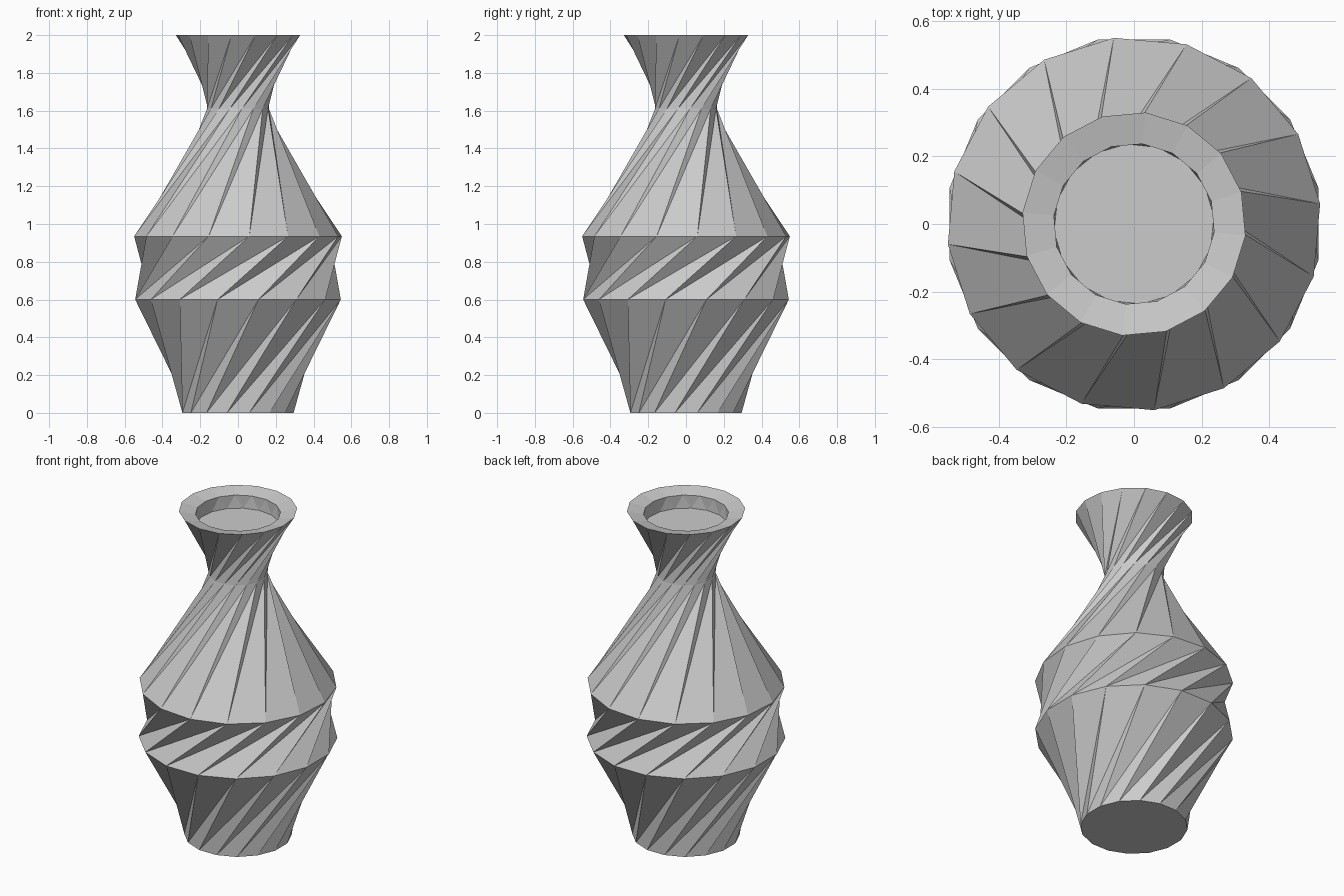
import bpy, bmesh
from math import cos, sin, radians

SIDES = 16

# Remove the default cube
cube = bpy.data.objects.get("Cube")
if cube:
    bpy.data.objects.remove(cube, do_unlink=True)

# Single flat grey
grey = bpy.data.materials.new("light_grey")
grey.use_nodes = True
color = (0.6, 0.6, 0.6, 1)
grey.diffuse_color = color
grey.node_tree.nodes["Principled BSDF"].inputs["Base Color"].default_value = color

# Rings from the foot up to the rim and down to the inner floor:
# radius, height, turn in degrees
profile = [
    (0.300, 0.00, 11.25),    # foot
    (0.555, 0.60, 56.25),    # lower shoulder
    (0.553, 0.935, 96.2),    # upper shoulder
    (0.165, 1.61, 142.2),    # neck
    (0.331, 2.00, 196.5),    # outer rim
    (0.238, 1.98, 196.5),    # inner rim
    (0.237, 1.90, 185.25),   # floor of the mouth
]

bm = bmesh.new()


def ring(radius, height, turn):
    angles = [radians(turn + 360 * i / SIDES) for i in range(SIDES)]
    return [bm.verts.new((radius * cos(a), radius * sin(a), height)) for a in angles]


# Bands of twisted facets, split so the shorter diagonal forms the ridge
rings = [ring(*p) for p in profile]
for low, high in zip(rings, rings[1:]):
    for i in range(SIDES):
        j = (i + 1) % SIDES
        bm.faces.new((low[i], low[j], high[j]))
        bm.faces.new((low[i], high[j], high[i]))

# Flat base and inner floor
bm.faces.new(rings[0][::-1])
bm.faces.new(rings[-1])

mesh = bpy.data.meshes.new("twisted_vase")
bm.to_mesh(mesh)
bm.free()
mesh.materials.append(grey)
vase = bpy.data.objects.new("twisted_vase", mesh)
bpy.context.collection.objects.link(vase)
